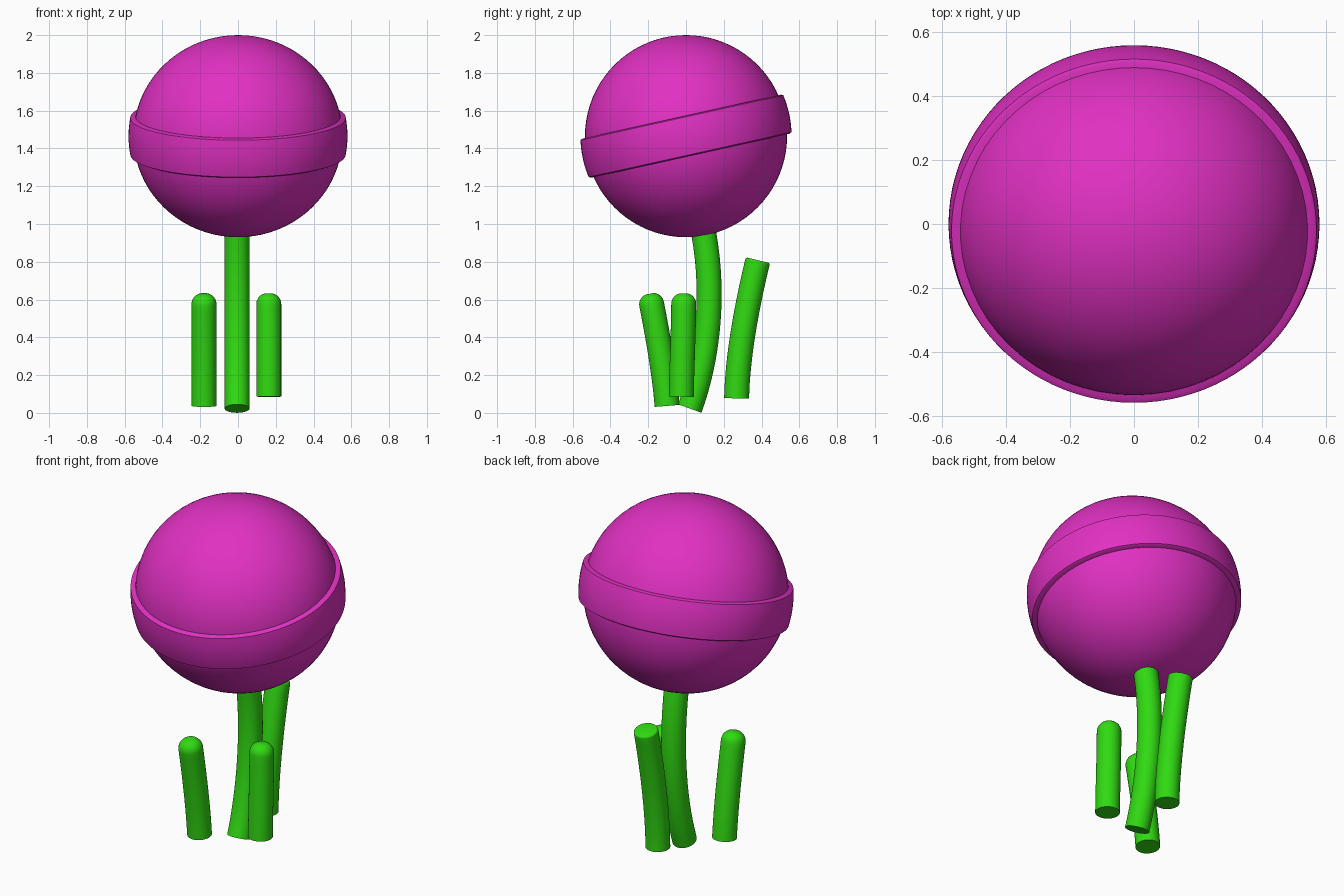
import bpy, bmesh, math
from mathutils import Vector, Matrix

if "Cube" in bpy.data.objects:
    bpy.data.objects.remove(bpy.data.objects["Cube"])


def make_material(name, rgb):
    mat = bpy.data.materials.new(name)
    mat.use_nodes = True
    mat.diffuse_color = (*rgb, 1)
    mat.node_tree.nodes["Principled BSDF"].inputs["Base Color"].default_value = (*rgb, 1)
    return mat


magenta = make_material("magenta", (0.75, 0.03, 0.54))
green = make_material("green", (0.03, 0.70, 0.006))


def finish(bm, name, mat, angle=50):
    bmesh.ops.recalc_face_normals(bm, faces=bm.faces[:])
    mesh = bpy.data.meshes.new(name)
    bm.to_mesh(mesh)
    bm.free()
    mesh.materials.append(mat)
    obj = bpy.data.objects.new(name, mesh)
    bpy.context.collection.objects.link(obj)
    bpy.ops.object.select_all(action="DESELECT")
    obj.select_set(True)
    bpy.context.view_layer.objects.active = obj
    bpy.ops.object.shade_smooth_by_angle(angle=math.radians(angle))
    return obj


def skin(bm, rings, closed=False):
    """Bridge successive rings of vertices with quads."""
    pairs = list(zip(rings, rings[1:])) + ([(rings[-1], rings[0])] if closed else [])
    for a, b in pairs:
        for i in range(len(a)):
            j = (i + 1) % len(a)
            bm.faces.new((a[i], a[j], b[j], b[i]))


# Ball of the head, slightly wider sideways
CENTRE = Vector((0, 0, 1.465))
bm = bmesh.new()
bmesh.ops.create_uvsphere(bm, u_segments=64, v_segments=40, radius=0.535)
bmesh.ops.scale(bm, vec=(1.035, 1, 1), verts=bm.verts)
bmesh.ops.translate(bm, vec=CENTRE, verts=bm.verts)
finish(bm, "head_ball", magenta)

# Tilted raised band, a curved profile with softened rims
outer, half = 0.559, 0.106
profile = [(0.50, -half), (0.538, -half)]
for k in range(-4, 5):
    z = (half - 0.006) * k / 4
    profile.append((math.sqrt(outer ** 2 - z ** 2), z))
profile += [(0.538, half), (0.50, half)]
bm = bmesh.new()
rings = []
for r, z in profile:
    angles = [math.tau * i / 96 for i in range(96)]
    rings.append([bm.verts.new((r * 1.037 * math.cos(a), r * math.sin(a), z)) for a in angles])
skin(bm, rings, closed=True)
tilt = Matrix.Translation(CENTRE) @ Matrix.Rotation(math.radians(12.5), 4, "X")
bmesh.ops.transform(bm, matrix=tilt, verts=bm.verts)
finish(bm, "head_band", magenta)


def stem(name, x, path, dome, radius=0.066, sides=32, steps=16):
    """Tube along a cubic curve in the y-z plane, with a rounded top of height dome."""
    p = [Vector((x, y, z)) for y, z in path]
    spine = []
    for k in range(steps + 1):
        t = k / steps
        s = 1 - t
        pos = p[0] * s**3 + p[1] * 3 * s * s * t + p[2] * 3 * s * t * t + p[3] * t**3
        tan = (p[1] - p[0]) * s * s + (p[2] - p[1]) * 2 * s * t + (p[3] - p[2]) * t * t
        spine.append((pos, tan.normalized(), radius))
    top, up, _ = spine[-1]
    for k in range(1, 7):
        a = math.pi / 2 * k / 7
        spine.append((top + up * dome * math.sin(a), up, radius - dome * (1 - math.cos(a))))
    bm = bmesh.new()
    side = Vector((1, 0, 0))
    rings = []
    for pos, tan, r in spine:
        across = tan.cross(side)
        rings.append([bm.verts.new(pos + r * (side * math.cos(a) + across * math.sin(a)))
                      for a in (math.tau * i / sides for i in range(sides))])
    skin(bm, rings)
    bm.faces.new(rings[0])
    bm.faces.new(rings[-1])
    finish(bm, name, green)


# Main stem and three loose stalks
stem("main_stem", -0.005, [(0.02, 0.023), (0.12, 0.30), (0.16, 0.66), (0.08, 1.02)], 0.01)
stem("back_stalk", -0.005, [(0.268, 0.077), (0.272, 0.30), (0.325, 0.58), (0.378, 0.797)], 0.012)
stem("right_stalk", -0.18, [(-0.10, 0.037), (-0.115, 0.22), (-0.15, 0.41), (-0.182, 0.576)], 0.057)
stem("left_stalk", 0.163, [(-0.025, 0.086), (-0.022, 0.25), (-0.014, 0.41), (-0.012, 0.576)], 0.058)
